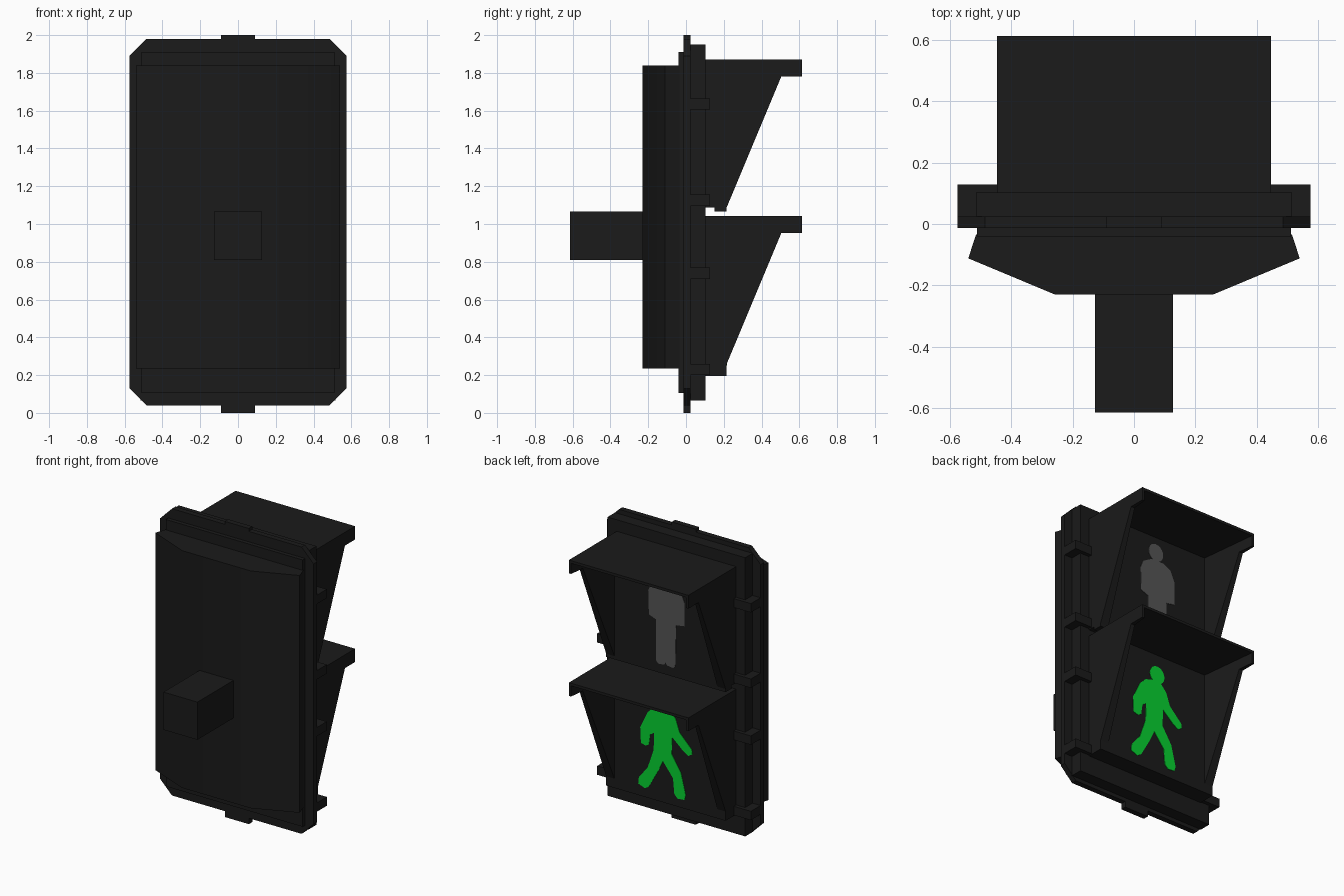
import bpy, bmesh, math

cube = bpy.data.objects.get("Cube")
if cube:
    bpy.data.objects.remove(cube, do_unlink=True)


def material(name, rgb):
    m = bpy.data.materials.new(name)
    m.use_nodes = True
    m.diffuse_color = (*rgb, 1)
    bsdf = next(n for n in m.node_tree.nodes if n.type == 'BSDF_PRINCIPLED')
    bsdf.inputs["Base Color"].default_value = (*rgb, 1)
    bsdf.inputs["Roughness"].default_value = 0.8
    return m


BLACK = material("housing black", (0.0105, 0.0105, 0.0105))
GREEN = material("walk green", (0.002, 0.64, 0.03))
GREY = material("unlit grey", (0.092, 0.092, 0.092))


def prism(name, pts, axis, lo, hi, mat=BLACK):
    """Extrude a flat outline along an axis, from lo to hi."""
    place = {'x': lambda a, b, d: (d, a, b),
             'y': lambda a, b, d: (a, d, b),
             'z': lambda a, b, d: (a, b, d)}[axis]
    bm = bmesh.new()
    low = [bm.verts.new(place(a, b, lo)) for a, b in pts]
    high = [bm.verts.new(place(a, b, hi)) for a, b in pts]
    bm.faces.new(low)
    bm.faces.new(high)
    for i in range(len(pts)):
        j = (i + 1) % len(pts)
        bm.faces.new((low[i], low[j], high[j], high[i]))
    bmesh.ops.recalc_face_normals(bm, faces=bm.faces)
    mesh = bpy.data.meshes.new(name)
    bm.to_mesh(mesh)
    bm.free()
    mesh.materials.append(mat)
    obj = bpy.data.objects.new(name, mesh)
    bpy.context.collection.objects.link(obj)
    return obj


def box(name, x, y, z, mat=BLACK):
    rect = [(x[0], z[0]), (x[1], z[0]), (x[1], z[1]), (x[0], z[1])]
    return prism(name, rect, 'y', y[0], y[1], mat)


# Central flange with cut corners, and its end tabs
PLATE = (-0.013, 0.024)
half = [(0.485, 0.04), (0.575, 0.13), (0.575, 1.89), (0.485, 1.98)]
prism("flange", half + [(-x, z) for x, z in reversed(half)], 'y', *PLATE)
box("top_tab", (-0.09, 0.09), PLATE, (1.97, 2.0))
box("bottom_tab", (-0.09, 0.09), PLATE, (0, 0.05))

# Housing layers either side of the flange
box("signal_housing", (-0.515, 0.515), (0.02, 0.103), (0.065, 1.95))
box("cover_rim", (-0.512, 0.512), (-0.04, -0.01), (0.105, 1.91))

# Softly faceted cover and mounting arm
plan = [(0.515, -0.035), (0.54, -0.112), (0.257, -0.23)]
cover = prism("cover", plan + [(-x, y) for x, y in reversed(plan)], 'z', 0.235, 1.84)
bpy.ops.object.select_all(action='DESELECT')
cover.select_set(True)
bpy.context.view_layer.objects.active = cover
bpy.ops.object.shade_smooth_by_angle(angle=math.radians(30))
box("mounting_arm", (-0.127, 0.127), (-0.615, -0.22), (0.81, 1.065))

# Side clips
for side in (-1, 1):
    for z in (0.23, 0.74, 1.125, 1.635):
        box("clip", sorted((side * 0.447, side * 0.575)), (0.02, 0.128),
            (z - 0.03, z + 0.03))

# Visors, one per display: cheeks thicken towards the screen
SCREEN = 0.215
OUTER, INNER = 0.447, 0.385
for label, top in (("upper", 1.872), ("lower", 1.043)):
    base = top - 0.785
    cheek = [(0.1, top), (0.613, top), (0.613, top - 0.09), (0.505, top - 0.09),
             (SCREEN, base), (0.1, base)]
    for side in (-1, 1):
        wall = prism(label + "_visor_cheek", cheek, 'x', side * OUTER, side * INNER)
        for v in wall.data.vertices:
            if abs(v.co.x) < OUTER - 0.01:
                v.co.x += side * 0.115 * (v.co.y - SCREEN)
    box(label + "_visor_roof", (-0.43, 0.43), (0.1, 0.613), (top - 0.018, top))
    box(label + "_screen", (-INNER, INNER), (0.1, SCREEN), (base, top - 0.01))
box("upper_sill", (-OUTER, OUTER), (0.15, SCREEN), (1.065, 1.087))
box("lower_sill", (-OUTER, OUTER), (0.1, SCREEN), (0.195, 0.258))


# Pedestrian signs: outlines run left to right as seen facing the screen
def sign(name, pts, mat):
    prism(name, [(-u, z) for u, z in pts], 'y', SCREEN - 0.003, SCREEN + 0.003, mat)


def disc(u, z, ru, rz):
    turn = [math.tau * i / 20 for i in range(20)]
    return [(u + ru * math.cos(t), z + rz * math.sin(t)) for t in turn]


walker = [(-0.04, 0.835), (0.03, 0.835), (0.075, 0.785), (0.105, 0.7), (0.195, 0.61),
          (0.2, 0.58), (0.17, 0.56), (0.13, 0.585), (0.05, 0.655), (0.045, 0.54),
          (0.115, 0.43), (0.15, 0.29), (0.14, 0.255), (0.09, 0.25), (0.065, 0.275),
          (0.055, 0.38), (-0.02, 0.475), (-0.055, 0.4), (-0.125, 0.275),
          (-0.155, 0.255), (-0.205, 0.275), (-0.2, 0.32), (-0.135, 0.4),
          (-0.09, 0.53), (-0.085, 0.65), (-0.115, 0.63), (-0.125, 0.56),
          (-0.15, 0.545), (-0.185, 0.555), (-0.19, 0.66), (-0.135, 0.775),
          (-0.09, 0.82)]
sign("walking_figure", walker, GREEN)
sign("walking_head", disc(0.003, 0.883, 0.058, 0.06), GREEN)

stander = [(0.05, 1.69), (0.11, 1.66), (0.14, 1.59), (0.14, 1.43), (0.078, 1.42),
           (0.072, 1.14), (0.055, 1.125), (0.01, 1.13), (0, 1.15), (-0.01, 1.13),
           (-0.055, 1.125), (-0.07, 1.14), (-0.072, 1.42), (-0.125, 1.44),
           (-0.13, 1.6), (-0.11, 1.65), (-0.04, 1.69)]
sign("standing_figure", stander, GREY)
sign("standing_head", disc(-0.007, 1.745, 0.058, 0.06), GREY)
